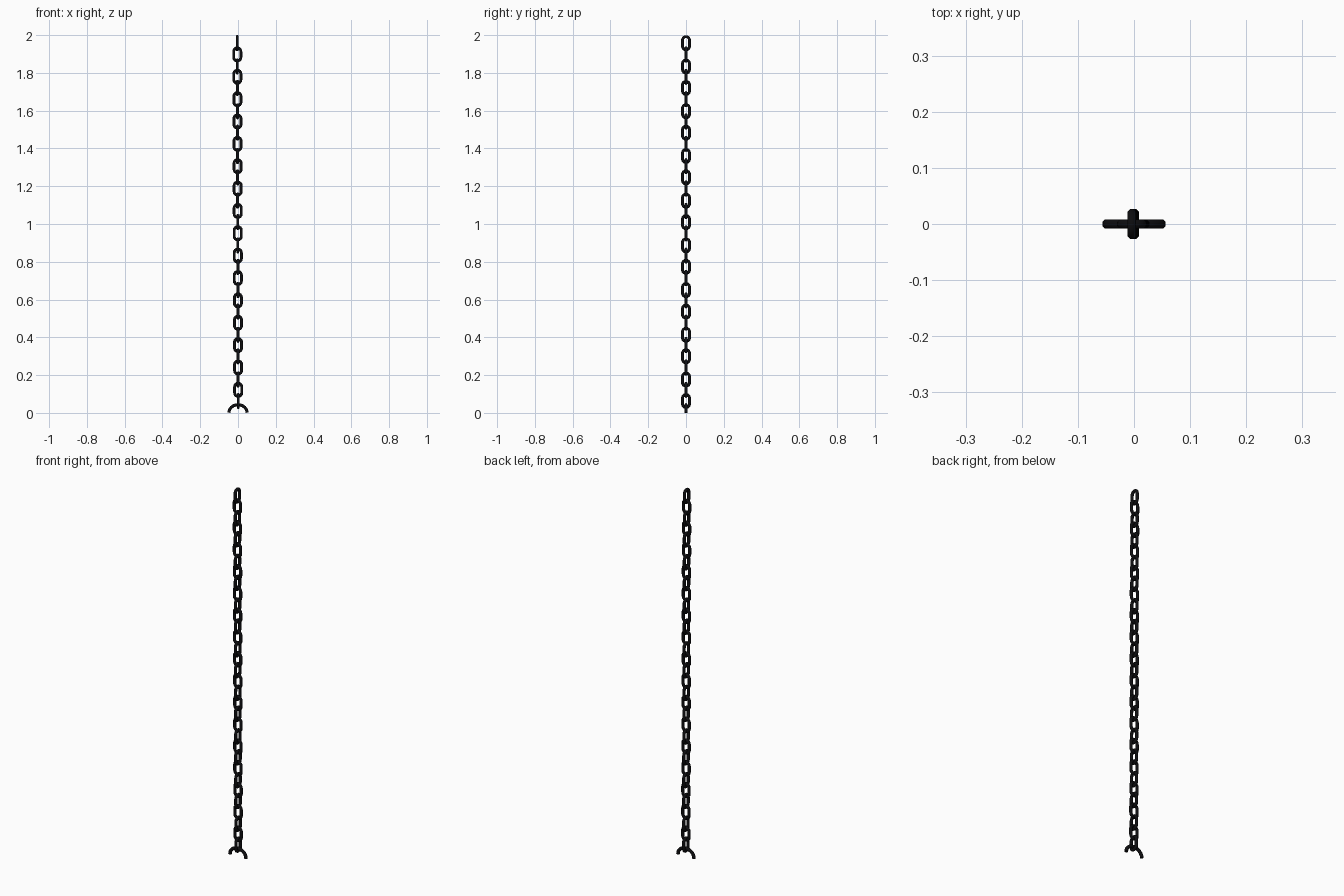
import bpy, math

if "Cube" in bpy.data.objects:
    bpy.data.objects.remove(bpy.data.objects["Cube"])

black = bpy.data.materials.new("black_iron")
black.diffuse_color = (0.004, 0.004, 0.005, 1)
black.use_nodes = True
black.node_tree.nodes["Principled BSDF"].inputs["Base Color"].default_value = black.diffuse_color


def sweep(name, path, radius, closed, sides=8):
    """Round wire swept along a list of (x, z) points."""
    n = len(path)
    verts, faces = [], []
    for i, (x, z) in enumerate(path):
        a = path[(i - 1) % n] if closed else path[max(i - 1, 0)]
        b = path[(i + 1) % n] if closed else path[min(i + 1, n - 1)]
        tx, tz = b[0] - a[0], b[1] - a[1]
        length = math.hypot(tx, tz)
        nx, nz = tz / length, -tx / length
        for k in range(sides):
            t = 2 * math.pi * (k + 0.5) / sides
            c, s = radius * math.cos(t), radius * math.sin(t)
            verts.append((x + nx * c, s, z + nz * c))
    for i in range(n if closed else n - 1):
        j = (i + 1) % n
        for k in range(sides):
            m = (k + 1) % sides
            faces.append((i * sides + k, i * sides + m, j * sides + m, j * sides + k))
    if not closed:
        faces.append(tuple(reversed(range(sides))))
        faces.append(tuple(range((n - 1) * sides, n * sides)))
    mesh = bpy.data.meshes.new(name)
    mesh.from_pydata(verts, [], faces)
    mesh.polygons.foreach_set("use_smooth", [len(f) == 4 for f in faces])
    mesh.materials.append(black)
    mesh.update()
    return mesh


def add(name, mesh, loc, turn=0):
    ob = bpy.data.objects.new(name, mesh)
    ob.location = loc
    ob.rotation_euler.z = turn
    bpy.context.collection.objects.link(ob)
    return ob


# Oval link: two half circles joined by straight sides
WIRE = 0.0082
ARC = 0.027 - WIRE
HALF = 0.043 - WIRE - ARC
oval = []
for side, start in ((1, 0), (-1, math.pi)):
    for i in range(9):
        a = start + math.pi * i / 8
        oval.append((ARC * math.cos(a), side * HALF + ARC * math.sin(a)))
link = sweep("chain_link", oval, WIRE, True)

# Chain of alternating links, leaning very slightly
TOP, BOTTOM, COUNT = 1.957, 0.063, 33
for i in range(COUNT):
    f = i / (COUNT - 1)
    z = TOP + (BOTTOM - TOP) * f
    if i % 4 == 2:
        z -= 0.005
    add(f"chain_link_{i + 1:02d}", link, (-0.004 + 0.005 * f, 0, z),
        math.pi / 2 if i % 2 == 0 else 0)

# Half-ring shackle through the lowest link
arch = [(0.048 * math.cos(math.pi * i / 16), 0.042 * math.sin(math.pi * i / 16))
        for i in range(17)]
add("shackle", sweep("shackle", arch, 0.009, False), (0, 0, 0.001))
